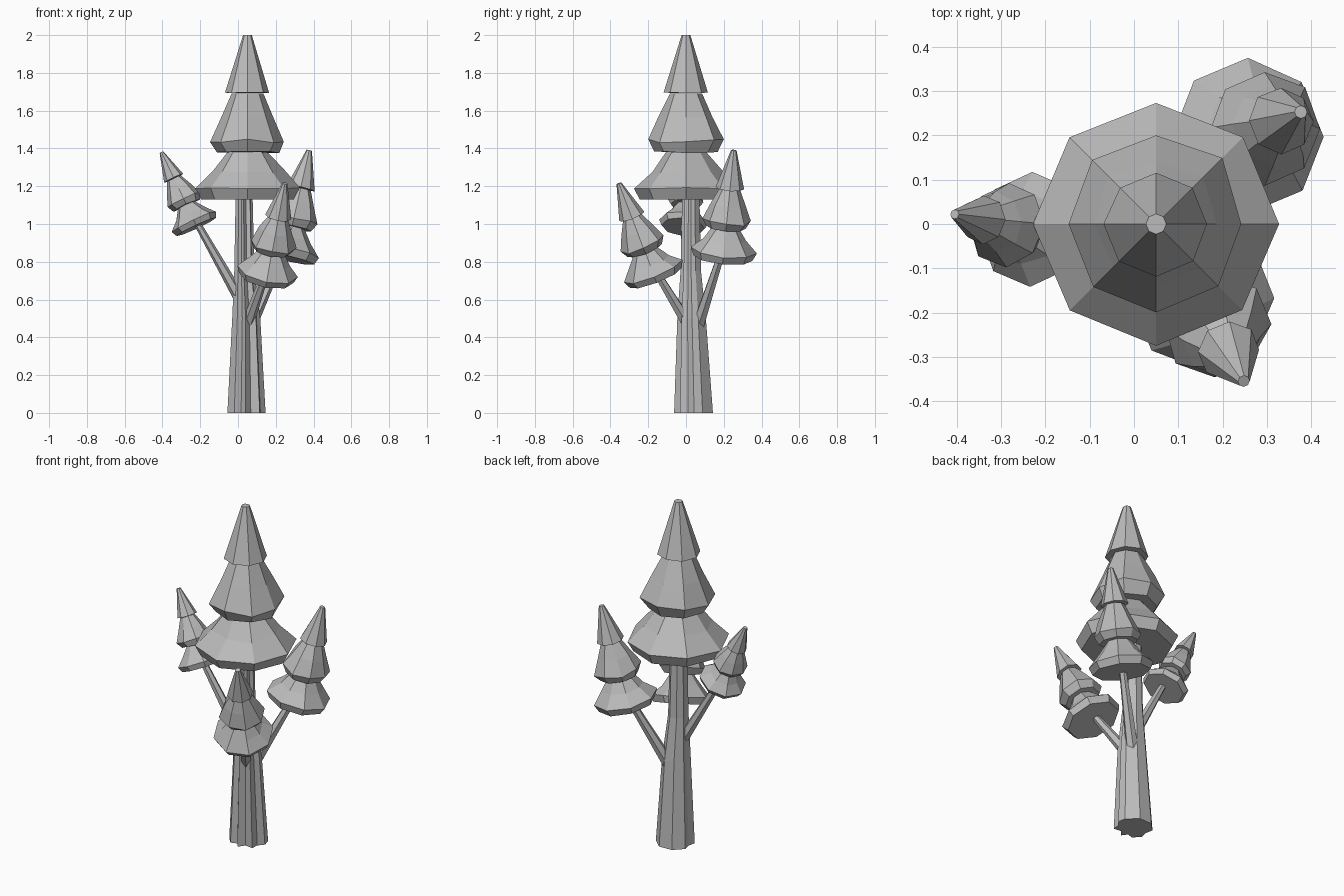
import bpy, bmesh, math, random
from mathutils import Vector, Matrix

random.seed(4)
if "Cube" in bpy.data.objects:
    bpy.data.objects.remove(bpy.data.objects["Cube"], do_unlink=True)

grey = bpy.data.materials.new("plain grey")
grey.use_nodes = True
COLOUR = (0.5, 0.5, 0.5, 1)
grey.diffuse_color = COLOUR
grey.node_tree.nodes["Principled BSDF"].inputs["Base Color"].default_value = COLOUR


def loft(name, rings, matrix=Matrix()):
    """Skin a list of equal-length rings into a closed, flat-shaded solid."""
    bm = bmesh.new()
    loops = [[bm.verts.new(matrix @ Vector(p)) for p in ring] for ring in rings]
    n = len(loops[0])
    for low, high in zip(loops, loops[1:]):
        for i in range(n):
            j = (i + 1) % n
            bm.faces.new((low[i], low[j], high[j], high[i]))
    bm.faces.new(loops[0][::-1])
    bm.faces.new(loops[-1])
    bmesh.ops.recalc_face_normals(bm, faces=bm.faces)
    mesh = bpy.data.meshes.new(name)
    bm.to_mesh(mesh)
    bm.free()
    mesh.materials.append(grey)
    obj = bpy.data.objects.new(name, mesh)
    bpy.context.collection.objects.link(obj)
    return obj


def ring(radius, z, wobble=0.0, sides=8):
    """Octagon with a slightly uneven radius and height."""
    points = []
    for i in range(sides):
        a = math.tau * i / sides
        r = radius * (1 + random.uniform(-wobble, wobble))
        dz = radius * random.uniform(-wobble, wobble)
        points.append((r * math.cos(a), r * math.sin(a), z + dz))
    return points


# Foliage tiers: (radius, height above the crown base, unevenness)
TIERS = {
    "lower_foliage": [(0.245, 0, 0), (0.275, 0.06, 0.015),
                      (0.185, 0.15, 0.06), (0.10, 0.26, 0.03)],
    "middle_foliage": [(0.165, 0.25, 0.03), (0.202, 0.31, 0.05),
                       (0.145, 0.44, 0.06), (0.085, 0.56, 0.02)],
    "top_foliage": [(0.117, 0.565, 0.02), (0.023, 0.87, 0)],
}
CROWN_HEIGHT = 0.87


def crown(prefix, base, tip, width):
    """Three stacked tiers along the line from base to tip."""
    base, tip = Vector(base), Vector(tip)
    axis = tip - base
    turn = Vector((0, 0, 1)).rotation_difference(axis).to_matrix().to_4x4()
    scale = Matrix.Diagonal((width, width, axis.length / CROWN_HEIGHT, 1))
    matrix = Matrix.Translation(base) @ turn @ scale
    for tier, profile in TIERS.items():
        loft(f"{prefix}_{tier}", [ring(*step) for step in profile], matrix)


crown("main", (0.05, 0, 1.13), (0.05, 0, 2.0), 1.0)
crown("right", (-0.22, -0.015, 0.985), (-0.405, 0.022, 1.38), 0.47)
crown("front", (0.15, -0.16, 0.715), (0.248, -0.355, 1.215), 0.60)
crown("back", (0.25, 0.195, 0.82), (0.377, 0.253, 1.39), 0.64)

# Trunk with grooves on its front and sides, broad flats at the back
GROOVED = [(0, 1), (25, 1), (70, 1), (115, 1), (155, 1), (180, 0.82), (205, 1),
           (235, 0.98), (252, 0.72), (270, 1), (292, 0.7), (315, 1), (338, 0.8)]


def trunk_ring(x, y, z, radius):
    return [(x + radius * k * math.cos(math.radians(a)),
             y + radius * k * math.sin(math.radians(a)), z) for a, k in GROOVED]


loft("trunk", [trunk_ring(0.04, 0.043, 0, 0.106),
               trunk_ring(0.04, 0.032, 0.5, 0.078),
               trunk_ring(0.031, 0.027, 0.75, 0.056),
               trunk_ring(0.03, 0.027, 1.2, 0.046)])


def branch(name, start, end, thick, thin):
    """Tapered six-sided limb."""
    start, end = Vector(start), Vector(end)
    axis = end - start
    turn = Vector((0, 0, 1)).rotation_difference(axis).to_matrix().to_4x4()
    loft(name, [ring(thick, 0, 0, 6), ring(thin, axis.length, 0, 6)],
         Matrix.Translation(start) @ turn)


branch("right_branch", (0.03, 0.02, 0.57), (-0.225, -0.015, 1.02), 0.033, 0.018)
branch("front_branch", (0.05, 0.01, 0.47), (0.15, -0.16, 0.75), 0.033, 0.02)
branch("back_branch", (0.06, 0.06, 0.45), (0.24, 0.19, 0.85), 0.035, 0.02)
